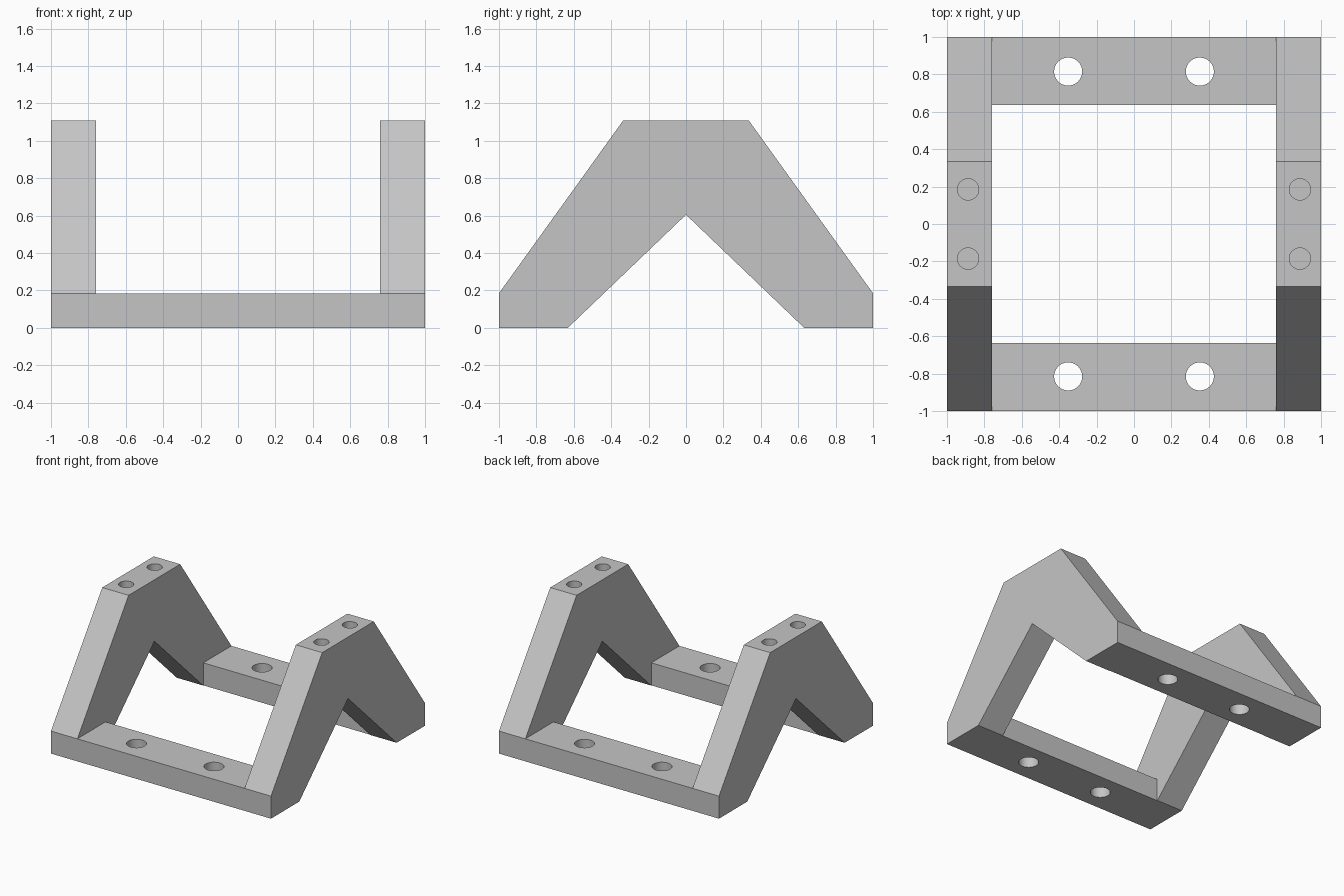
import bpy
import bmesh

cube = bpy.data.objects.get("Cube")
if cube:
    bpy.data.objects.remove(cube, do_unlink=True)

INNER = 0.76          # inner face of the side frames
HEIGHT = 1.11
BAR_HEIGHT = 0.185

grey = bpy.data.materials.new("plain grey")
grey.use_nodes = True
grey.diffuse_color = (0.56, 0.56, 0.56, 1)
grey.node_tree.nodes["Principled BSDF"].inputs["Base Color"].default_value = grey.diffuse_color


def extrude_profile(name, profile, x0, x1):
    """Extrude a closed (y, z) outline along x."""
    bm = bmesh.new()
    face = bm.faces.new([bm.verts.new((x0, y, z)) for y, z in profile])
    ext = bmesh.ops.extrude_face_region(bm, geom=[face])["geom"]
    moved = [v for v in ext if isinstance(v, bmesh.types.BMVert)]
    bmesh.ops.translate(bm, verts=moved, vec=(x1 - x0, 0, 0))
    bmesh.ops.recalc_face_normals(bm, faces=bm.faces[:])
    mesh = bpy.data.meshes.new(name)
    bm.to_mesh(mesh)
    bm.free()
    mesh.materials.append(grey)
    obj = bpy.data.objects.new(name, mesh)
    bpy.context.collection.objects.link(obj)
    return obj


def drill(obj, x, y, radius, z0, z1):
    """Cut a vertical round hole from z0 to z1."""
    bpy.ops.mesh.primitive_cylinder_add(vertices=48, radius=radius, depth=z1 - z0,
                                        location=(x, y, (z0 + z1) / 2))
    cutter = bpy.context.object
    cutter.hide_render = True
    cutter.data.materials.append(grey)
    mod = obj.modifiers.new("hole", "BOOLEAN")
    mod.operation = "DIFFERENCE"
    mod.solver = "EXACT"
    mod.object = cutter
    bpy.ops.object.select_all(action="DESELECT")
    bpy.context.view_layer.objects.active = obj
    obj.select_set(True)
    bpy.ops.object.modifier_apply(modifier=mod.name)
    bpy.data.objects.remove(cutter, do_unlink=True)


# Side frames: arched outline, mirrored front to back
half = [(0.335, HEIGHT), (1, BAR_HEIGHT), (1, 0), (0.632, 0)]
outline = half + [(0, 0.605)] + [(-y, z) for y, z in reversed(half)]
parts = []
for name, side in (("left_frame", 1), ("right_frame", -1)):
    frame = extrude_profile(name, outline, side * INNER, side)
    for y in (-0.185, 0.185):
        drill(frame, side * 0.887, y, 0.057, HEIGHT - 0.37, HEIGHT + 0.1)
    parts.append(frame)

# Cross bars with through holes
for name, side in (("front_bar", -1), ("back_bar", 1)):
    section = [(side * y, z) for y, z in
               ((0.635, 0), (1, 0), (1, BAR_HEIGHT), (0.635, BAR_HEIGHT))]
    bar = extrude_profile(name, section, -INNER, INNER)
    for x in (-0.352, 0.352):
        drill(bar, x, side * 0.815, 0.075, -0.1, BAR_HEIGHT + 0.1)
    parts.append(bar)

# Smooth hole walls, crisp edges
bpy.ops.object.select_all(action="DESELECT")
for part in parts:
    part.select_set(True)
bpy.context.view_layer.objects.active = parts[0]
bpy.ops.object.shade_smooth_by_angle()
